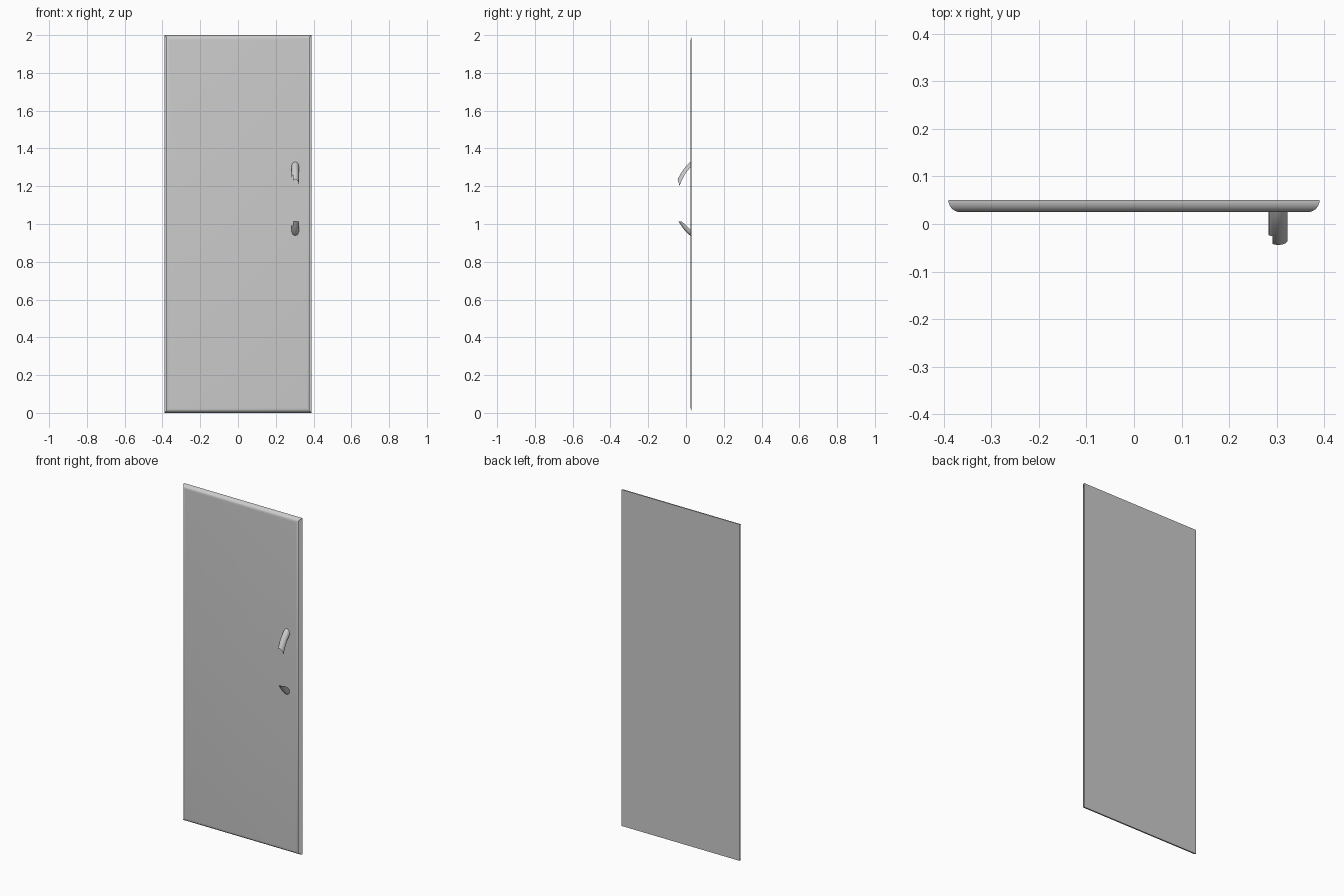
import bpy, bmesh, math
from mathutils import Vector

cube = bpy.data.objects.get("Cube")
if cube:
    bpy.data.objects.remove(cube)

grey = bpy.data.materials.new("light_grey")
grey.use_nodes = True
colour = (0.6, 0.6, 0.6, 1)
grey.diffuse_color = colour
grey.node_tree.nodes["Principled BSDF"].inputs["Base Color"].default_value = colour

HALF_W, HEIGHT, BACK_Y, RADIUS = 0.39, 2.0, 0.05, 0.025


def finish(name, bm):
    mesh = bpy.data.meshes.new(name)
    bm.to_mesh(mesh)
    bm.free()
    mesh.materials.append(grey)
    obj = bpy.data.objects.new(name, mesh)
    bpy.context.collection.objects.link(obj)
    bpy.ops.object.select_all(action='DESELECT')
    bpy.context.view_layer.objects.active = obj
    obj.select_set(True)
    bpy.ops.object.shade_smooth_by_angle(angle=math.radians(35))


def ring(bm, angle):
    """Rectangle of corners at one step round the door's curved rim."""
    y = BACK_Y - RADIUS * math.cos(angle)
    inset = RADIUS * (1 - math.sin(angle))
    x, low, high = HALF_W - inset, inset, HEIGHT - inset
    return [bm.verts.new((px, y, pz)) for px, pz in
            ((-x, low), (x, low), (x, high), (-x, high))]


# Door leaf: front sheet, back sheet, full rounded top and bottom,
# and narrow rolled lips down both open sides
STEPS, SIDE_STEPS = 8, 3
bm = bmesh.new()
rings = [ring(bm, math.pi / 2 * i / STEPS) for i in range(STEPS + 1)]
bm.faces.new(rings[0])
bm.faces.new(rings[-1][::-1])
for i, (a, b) in enumerate(zip(rings, rings[1:])):
    for side in range(4):
        if side % 2 == 0 or i < SIDE_STEPS:
            n = (side + 1) % 4
            bm.faces.new((a[side], b[side], b[n], a[n]))
finish("door_leaf", bm)


def curve_point(points, t):
    """Quadratic curve through three (y, z) points."""
    p, q, r = (Vector(v) for v in points)
    return p * (1 - t) * (1 - 2 * t) + q * 4 * t * (1 - t) + r * t * (2 * t - 1)


def handle_end(name, crest, edge, flip):
    """Arched shell swept between a crest curve and its lower edge curve."""
    bm = bmesh.new()
    sections, segments, around = [], 8, 10
    for i in range(segments + 1):
        top, low = (curve_point(c, i / segments) for c in (crest, edge))
        section = []
        for k in range(around + 1):
            angle = math.pi * k / around
            p = low.lerp(top, math.sin(angle))
            section.append(bm.verts.new((0.303 + 0.02 * math.cos(angle), p.x, p.y)))
        sections.append(section)
    for i, (a, b) in enumerate(zip(sections, sections[1:])):
        for k in range(around):
            # The tip narrows to a tongue on one side
            if i >= segments - 2 and k > around * 0.6:
                continue
            face = bm.faces.new((a[k], a[k + 1], b[k + 1], b[k]))
            if flip:
                face.normal_flip()
    finish(name, bm)


# Two ends of the pull handle
handle_end("upper_handle_end",
           ((0.03, 1.333), (-0.008, 1.296), (-0.044, 1.237)),
           ((0.03, 1.306), (-0.008, 1.259), (-0.034, 1.20)), False)
handle_end("lower_handle_end",
           ((0.03, 0.935), (-0.004, 0.963), (-0.04, 1.015)),
           ((0.03, 0.962), (0.004, 0.99), (-0.022, 1.012)), True)
